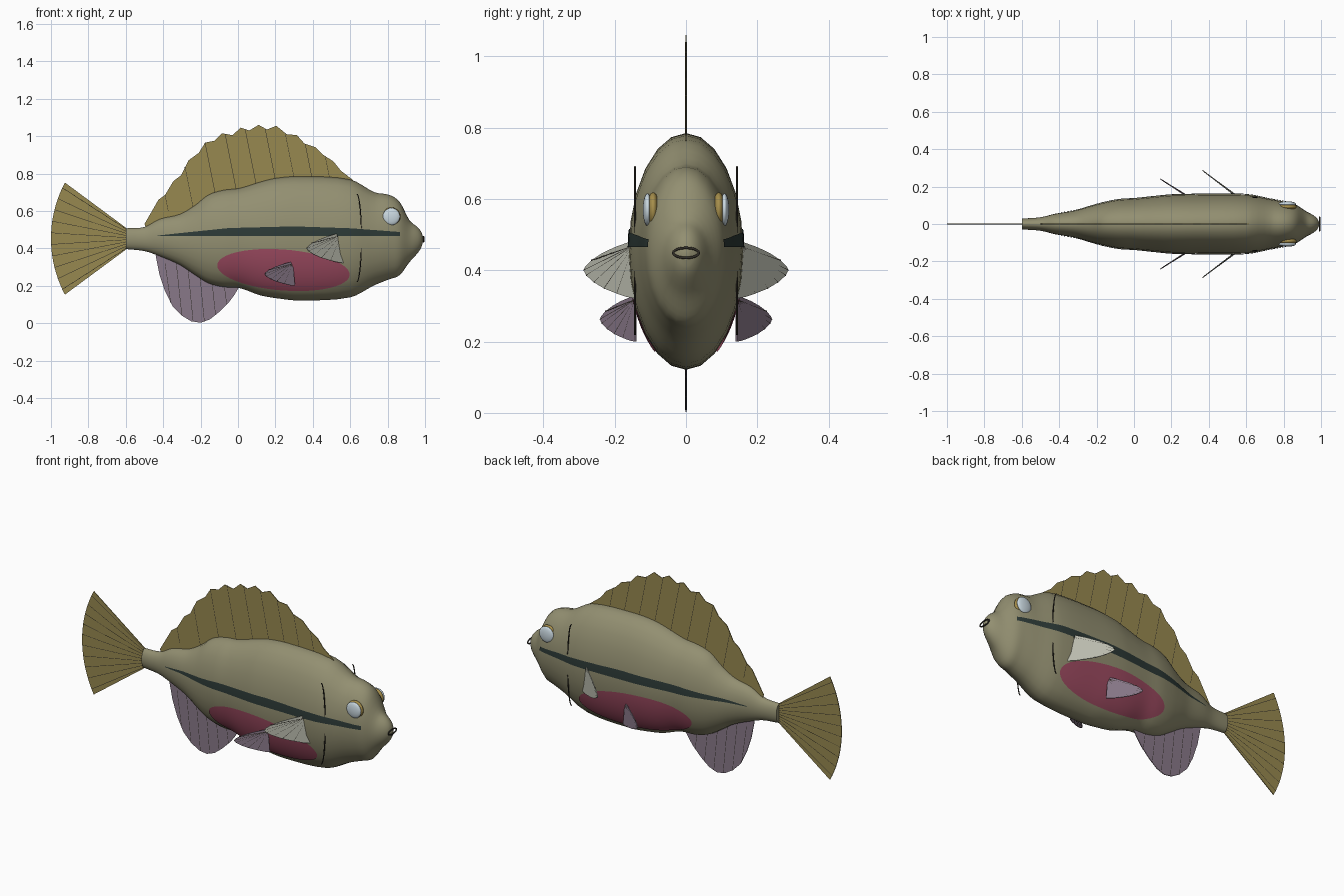
import bpy, bmesh, math
from mathutils import Vector

if "Cube" in bpy.data.objects:
    bpy.data.objects.remove(bpy.data.objects["Cube"])


def material(name, r, g, b):
    m = bpy.data.materials.new(name)
    m.diffuse_color = (r, g, b, 1)
    m.use_nodes = True
    m.node_tree.nodes["Principled BSDF"].inputs["Base Color"].default_value = m.diffuse_color
    return m


OLIVE = material("olive skin", 0.29, 0.275, 0.165)
GOLD = material("gold fin", 0.31, 0.25, 0.08)
PURPLE = material("mauve fin", 0.25, 0.19, 0.25)
PALE = material("pale fin", 0.50, 0.51, 0.43)
RED = material("red belly", 0.34, 0.07, 0.12)
STRIPE = material("dark stripe", 0.026, 0.042, 0.038)
EYE = material("eye blue white", 0.60, 0.70, 0.76)
RING = material("eye gold", 0.38, 0.27, 0.07)
DARK = material("dark line", 0.03, 0.026, 0.02)

# Body stations: x, top z, bottom z, half width
BODY = [(-.6, .507, .396, .029), (-.5, .514, .385, .036), (-.42, .556, .358, .055),
        (-.31, .583, .31, .074), (-.23, .63, .257, .097), (-.16, .685, .214, .116),
        (-.08, .711, .193, .131), (.01, .722, .187, .137), (.115, .754, .15, .148),
        (.2, .775, .134, .156), (.33, .785, .121, .159), (.6, .768, .138, .158),
        (.73, .70, .203, .134), (.81, .685, .235, .119), (.865, .647, .257, .104),
        (.917, .55, .326, .07), (.96, .513, .374, .046), (.98, .487, .405, .028),
        (.99, .458, .438, .008)]


def lerp(pts, x):
    """Linear height of an outline at x."""
    for (x0, z0), (x1, z1) in zip(pts, pts[1:]):
        if x0 <= x <= x1:
            return z0 + (z1 - z0) * (x - x0) / (x1 - x0)
    return pts[0][1] if x < pts[0][0] else pts[-1][1]


def slope(i, k):
    a, b = BODY[max(i - 1, 0)], BODY[min(i + 1, len(BODY) - 1)]
    return (b[k] - a[k]) / (b[0] - a[0])


def section(x):
    """Smooth body section at x: centre z, half height, half width."""
    i = max(j for j in range(len(BODY) - 1) if BODY[j][0] <= x + 1e-9)
    p, q = BODY[i], BODY[i + 1]
    h = q[0] - p[0]
    t = (x - p[0]) / h
    v = [(2*t**3 - 3*t*t + 1) * p[k] + (t**3 - 2*t*t + t) * h * slope(i, k)
         + (3*t*t - 2*t**3) * q[k] + (t**3 - t*t) * h * slope(i + 1, k) for k in (1, 2, 3)]
    return (v[0] + v[1]) / 2, (v[0] - v[1]) / 2, v[2]


def skin_point(x, z, side, lift=0.003):
    """Point lying just outside the body skin."""
    zc, rz, ry = section(x)
    s = max(-1, min(1, (z - zc) / rz))
    c = math.sqrt(1 - s * s)
    n = Vector((0, c / ry, s / rz)).normalized() * lift
    return (x, side * (ry * c + n.y), z + n.z)


def finish(name, bm, mat, smooth=False):
    bmesh.ops.recalc_face_normals(bm, faces=bm.faces)
    me = bpy.data.meshes.new(name)
    bm.to_mesh(me)
    bm.free()
    ob = bpy.data.objects.new(name, me)
    bpy.context.collection.objects.link(ob)
    me.materials.append(mat)
    if smooth:
        bpy.ops.object.select_all(action='DESELECT')
        ob.select_set(True)
        bpy.context.view_layer.objects.active = ob
        bpy.ops.object.shade_smooth_by_angle(angle=math.radians(50))
    return ob


def grid(name, rows, mat, closed=False, caps=False):
    """Skin rows of points with quads."""
    bm = bmesh.new()
    vs = [[bm.verts.new(p) for p in r] for r in rows]
    n = len(rows[0])
    for a, b in zip(vs, vs[1:]):
        for j in range(n if closed else n - 1):
            k = (j + 1) % n
            bm.faces.new((a[j], a[k], b[k], b[j]))
    if caps:
        bm.faces.new(vs[0])
        bm.faces.new(vs[-1])
    return finish(name, bm, mat, True)


def fin(name, pts, mat):
    """Thin plate from an outline."""
    bm = bmesh.new()
    bm.faces.new([bm.verts.new(p) for p in pts])
    ob = finish(name, bm, mat)
    mod = ob.modifiers.new("thickness", 'SOLIDIFY')
    mod.thickness, mod.offset = 0.004, 0
    return ob


def lines(name, paths, radius, cyclic=False):
    """Thin dark tubes along paths."""
    cu = bpy.data.curves.new(name, 'CURVE')
    cu.dimensions = '3D'
    cu.bevel_depth, cu.bevel_resolution = radius, 1
    for path in paths:
        sp = cu.splines.new('POLY')
        sp.points.add(len(path) - 1)
        for p, co in zip(sp.points, path):
            p.co = (*co, 1)
        sp.use_cyclic_u = cyclic
    cu.materials.append(DARK)
    ob = bpy.data.objects.new(name, cu)
    bpy.context.collection.objects.link(ob)


# Body: 24-sided loft
rings = []
for p, q in zip(BODY, BODY[1:]):
    rings += [p[0] + (q[0] - p[0]) * t / 4 for t in range(4)]
rows = []
for x in rings + [BODY[-1][0]]:
    zc, rz, ry = section(x)
    rows.append([(x, ry * math.sin(j * math.tau / 24), zc + rz * math.cos(j * math.tau / 24))
                 for j in range(24)])
grid("body", rows, OLIVE, closed=True, caps=True)

# Tail fin: fan with a round edge
R, CX = 0.638, -0.362
arc = [math.radians(180 - 28 + 56 * i / 20) for i in range(21)]
edge = [(CX + R * math.cos(a), 0, 0.452 + R * math.sin(a)) for a in arc]
fin("tail_fin", [(-.59, 0, .40), (-.59, 0, .503)] + edge, GOLD)
lines("tail_fin_rays", [[(-.59, 0, .40 + .103 * (20 - i) / 20), edge[i]]
                        for i in range(1, 20, 2)], 0.0027)

# Dorsal fin: scalloped sail
sail = [(-.5, .53), (-.425, .66), (-.39, .685), (-.345, .76), (-.305, .79), (-.265, .87),
        (-.21, .91), (-.175, .965), (-.125, .975), (-.085, 1.015), (-.03, 1.005), (.015, 1.045),
        (.06, 1.03), (.11, 1.06), (.155, 1.035), (.205, 1.055), (.26, 1.01), (.315, 1.005),
        (.355, .96), (.415, .94), (.455, .90), (.51, .865), (.55, .815), (.615, .765)]
fin("dorsal_fin", [(x, 0, z) for x, z in sail] + [(.6, 0, .65), (.1, 0, .6), (-.48, 0, .48)], GOLD)
rays = []
for i in range(9):
    x = -.39 + .107 * i
    z = lerp(sail, x)
    rays.append([(x, 0, z), (x + .2 * (z - .6), 0, .6)])
lines("dorsal_fin_rays", rays, 0.0027)

# Anal fin: rounded lobe under the tail
lobe = [(-.44, .36), (-.42, .26), (-.39, .17), (-.35, .09), (-.30, .04), (-.25, .01), (-.2, .002),
        (-.15, .02), (-.1, .06), (-.05, .11), (-.02, .15), (.01, .2)]
fin("anal_fin", [(x, 0, z) for x, z in lobe] + [(-.02, 0, .3), (-.43, 0, .40)], PURPLE)
lines("anal_fin_rays", [[(x, 0, lerp(lobe, x)), (x - .03, 0, .32)]
                        for x in (-.36, -.30, -.24, -.18, -.12, -.06)], 0.0027)

# Mouth: flattened ring at the snout
lines("mouth", [[(.992, .036 * math.cos(a), .449 + .014 * math.sin(a))
                 for a in [i * math.tau / 24 for i in range(24)]]], 0.004, True)

# Half outlines of the side fins: outward share, height share (0 bottom, 1 top)
LEAF = [(0, 1), (.15, .97), (.4, .89), (.65, .78), (.85, .66), (.96, .56), (1, .49),
        (.95, .40), (.8, .28), (.6, .17), (.35, .08), (.15, .02), (0, 0)]


def side_fin(name, base, tip, zlow, zhigh, side, mat):
    def place(u, v):
        return (base[0] + (tip[0] - base[0]) * u + .012 * (1 - u) * (.5 - v),
                side * (base[1] + (tip[1] - base[1]) * u), zlow + (zhigh - zlow) * v)
    fin(name, [place(u, v) for u, v in LEAF], mat)
    lines(name + "_rays", [[place(.02, .92), place(*LEAF[i])] for i in (4, 6, 7, 8, 9, 10)], 0.0027)


for side, tag in ((1, "left"), (-1, "right")):
    # Paired fins
    side_fin(tag + "_pectoral_fin", (.557, .143), (.367, .286), .322, .482, side, PALE)
    side_fin(tag + "_pelvic_fin", (.298, .141), (.142, .24), .20, .328, side, PURPLE)

    # Side stripe
    top = [(-.43, .468), (-.3, .482), (-.05, .508), (.3, .517), (.6, .507), (.865, .487)]
    rows = []
    for i in range(81):
        x = -.43 + 1.295 * i / 80
        rows.append([skin_point(x, .465 + (lerp(top, x) - .465) * t / 4, side) for t in range(5)])
    grid(tag + "_side_stripe", rows, STRIPE)

    # Belly patch: slightly tilted ellipse lying on the skin
    rows = []
    for k in range(1, 13):
        ring = []
        for j in range(48):
            a = j * math.tau / 48
            u, v = k / 12 * .354 * math.cos(a), k / 12 * .109 * math.sin(a)
            ring.append(skin_point(.243 + u, .285 + v - .07 * u, side))
        rows.append(ring)
    bm_obj = grid(tag + "_belly_patch", [[skin_point(.243 + .001 * math.cos(j * math.tau / 48),
                  .285 + .001 * math.sin(j * math.tau / 48), side) for j in range(48)]] + rows,
                  RED, closed=True)

    # Gill line: flat arc beside the head
    lines(tag + "_gill_line", [[(.635 + .025 * math.cos(a), side * .143, .455 + .235 * math.sin(a))
                                for a in [math.pi * (i / 20 - .5) for i in range(21)]]], 0.003)

    # Eyes: gold rim and pale ball, both flattened
    for part, y, r, flat, mat in (("eye_rim", .092, .049, .018, RING), ("eyeball", .108, .046, .013, EYE)):
        bm = bmesh.new()
        bmesh.ops.create_uvsphere(bm, u_segments=24, v_segments=14, radius=1)
        for v in bm.verts:
            v.co = (.82 + r * v.co.x, side * y + flat * v.co.z, .57 + r * v.co.y)
        finish(tag + "_" + part, bm, mat, True)
